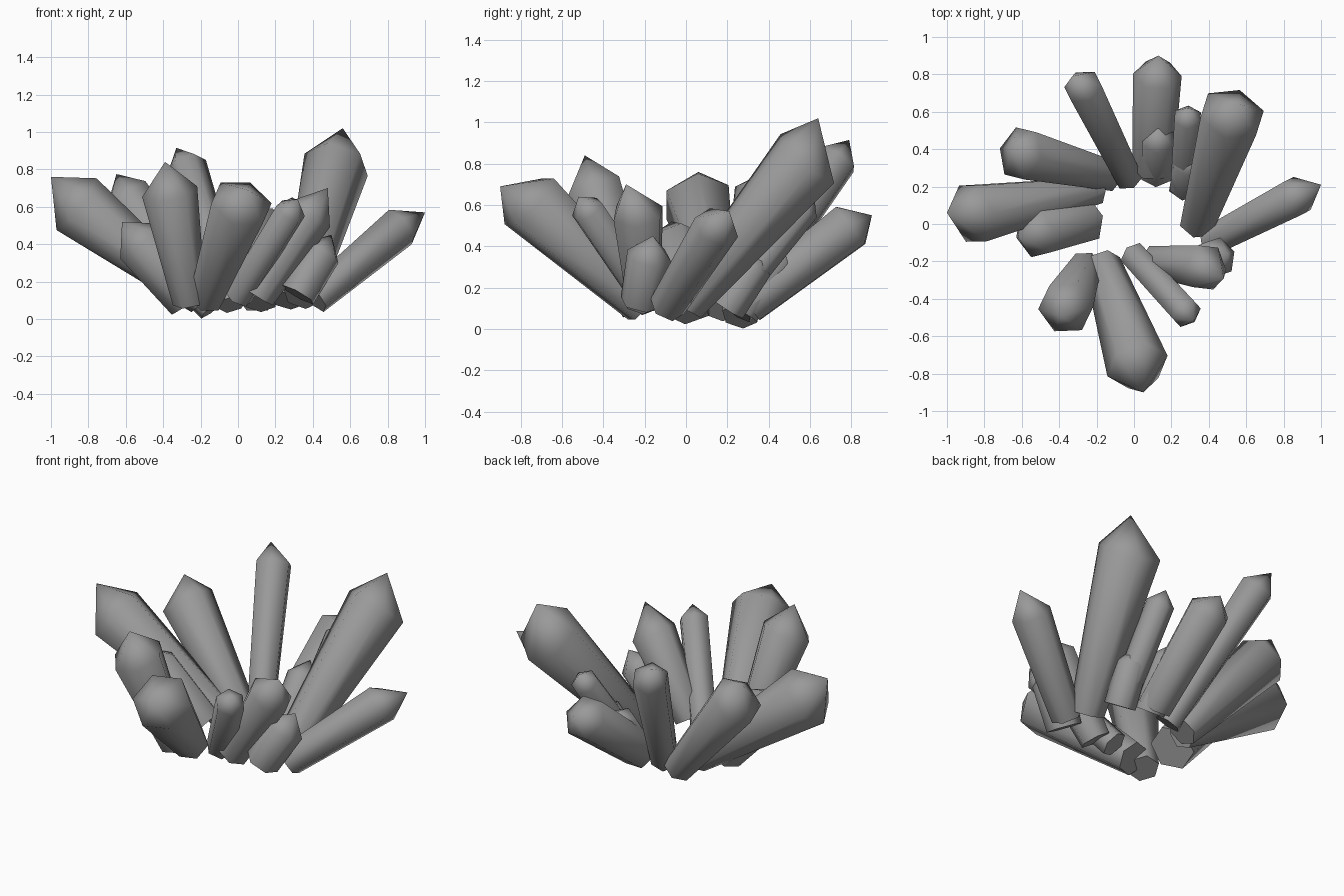
import bpy, bmesh, math
from mathutils import Vector

if "Cube" in bpy.data.objects:
    bpy.data.objects.remove(bpy.data.objects["Cube"])

SIDES = 6
stone = bpy.data.materials.new("stone_grey")
stone.diffuse_color = (0.32, 0.32, 0.32, 1)
stone.use_nodes = True
stone.node_tree.nodes["Principled BSDF"].inputs["Base Color"].default_value = stone.diffuse_color


def crystal(name, base, tip, r_base, r_top, skew=(0, 0, 0), roll=0.5):
    """Hexagonal prism widening from a flat base to a shoulder, then a point."""
    base, tip, skew = Vector(base), Vector(tip), Vector(skew)
    axis = (tip - skew - base).normalized()
    shoulder = tip - skew - axis * r_top
    side = axis.cross(Vector((0, 0, 1))).normalized()
    up = side.cross(axis)
    bm = bmesh.new()

    def ring(c, r):
        return [bm.verts.new(c + side * r * math.cos(a) + up * r * math.sin(a))
                for a in (math.tau * (i + roll) / SIDES for i in range(SIDES))]

    low, high = ring(base, r_base), ring(shoulder, r_top)
    point = bm.verts.new(tip)
    for i in range(SIDES):
        j = (i + 1) % SIDES
        bm.faces.new((low[i], low[j], high[j], high[i]))
        bm.faces.new((high[i], high[j], point))
    bm.faces.new(low)
    bmesh.ops.recalc_face_normals(bm, faces=bm.faces)
    mesh = bpy.data.meshes.new(name)
    bm.to_mesh(mesh)
    bm.free()
    mesh.materials.append(stone)
    ob = bpy.data.objects.new(name, mesh)
    bpy.context.collection.objects.link(ob)
    bpy.ops.object.select_all(action='DESELECT')
    ob.select_set(True)
    bpy.context.view_layer.objects.active = ob
    bpy.ops.object.shade_smooth_by_angle(angle=math.radians(65))


# name, base centre, tip, base radius, shoulder radius, tip skew, roll
crystals = [
    ("crystal_back", (0.10, 0.30, 0.12), (0.13, 0.90, 0.55), 0.11, 0.13, (0, 0, -0.03), 0),
    ("crystal_back_left", (-0.03, 0.25, 0.08), (-0.33, 0.79, 0.915), 0.08, 0.105, (-0.03, 0, 0.01)),
    ("crystal_left_back", (-0.13, 0.26, 0.06), (-0.65, 0.41, 0.775), 0.09, 0.15, (0.05, 0.01, 0.02)),
    ("crystal_left", (-0.20, 0.18, 0.10), (-1.0, 0.06, 0.76), 0.08, 0.175, (0, 0.03, 0.04), 0.6),
    ("crystal_left_small", (-0.26, 0.02, 0.11), (-0.62, -0.07, 0.52), 0.13, 0.14),
    ("crystal_front_left", (-0.26, -0.23, 0.09), (-0.39, -0.49, 0.84), 0.09, 0.15, (0, 0.01, 0.02)),
    ("crystal_front", (-0.17, -0.21, 0.11), (0.05, -0.90, 0.69), 0.10, 0.17, (-0.01, -0.02, -0.04), 0),
    ("crystal_front_right", (0.0, -0.17, 0.12), (0.32, -0.52, 0.64), 0.08, 0.085),
    ("crystal_right_front", (0.11, -0.2, 0.12), (0.48, -0.29, 0.7), 0.09, 0.13, (0.03, -0.05, 0.03)),
    ("crystal_right_small", (0.32, -0.22, 0.13), (0.50, -0.16, 0.45), 0.10, 0.11),
    ("crystal_right", (0.41, -0.09, 0.11), (1.0, 0.21, 0.57), 0.09, 0.115, (0.05, 0.02, 0.01)),
    ("crystal_large", (0.34, 0.0, 0.12), (0.56, 0.64, 1.02), 0.10, 0.18, (0, -0.06, 0.06)),
    ("crystal_back_thin", (0.26, 0.2, 0.12), (0.29, 0.62, 0.65), 0.075, 0.08),
    ("crystal_back_small", (0.12, 0.27, 0.09), (0.13, 0.51, 0.42), 0.09, 0.095),
    ("crystal_back_stub", (0.27, 0.2, 0.1), (0.30, 0.38, 0.38), 0.09, 0.09),
]
for c in crystals:
    crystal(*c)
